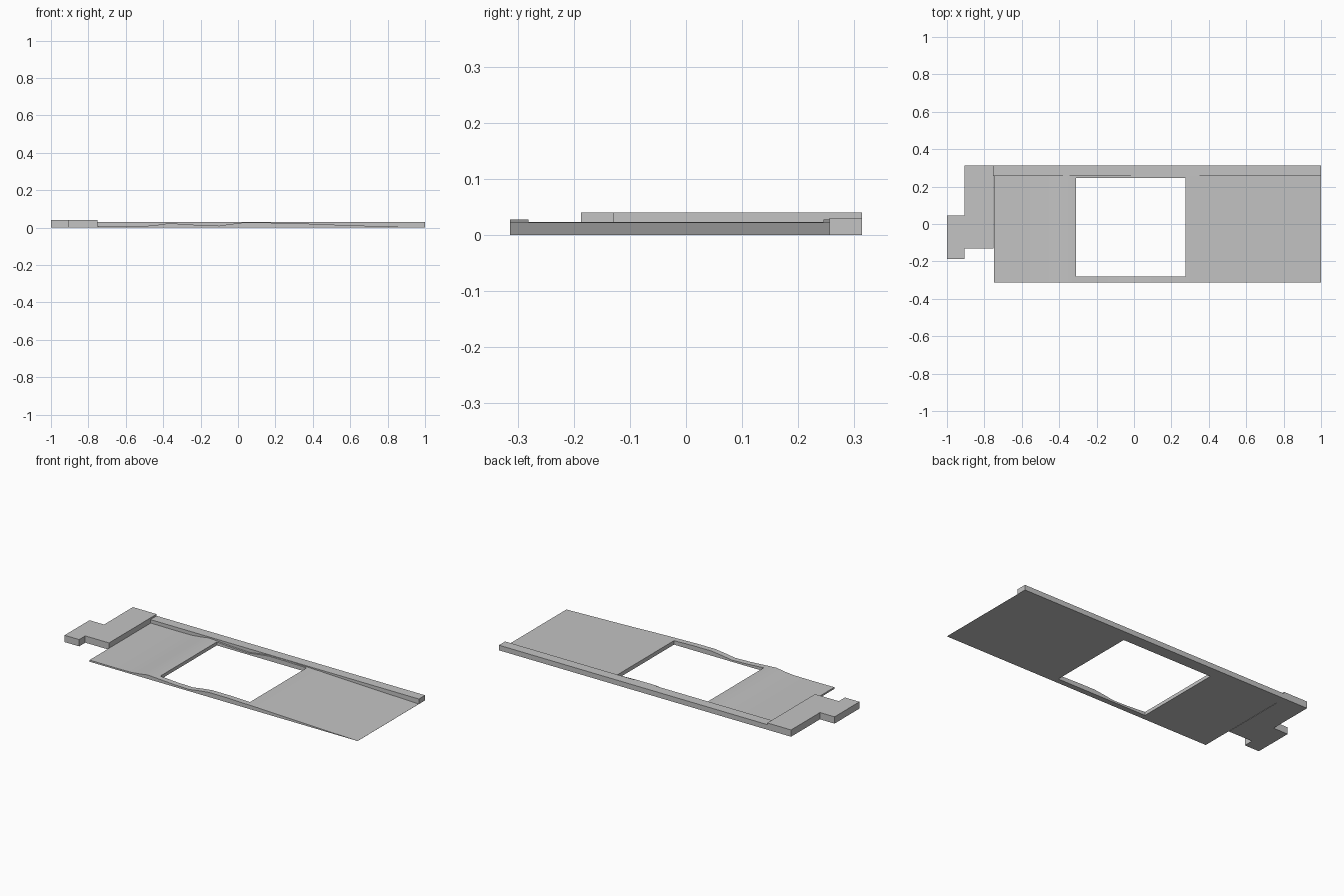
import bpy, bmesh

old = bpy.data.objects.get("Cube")
if old:
    bpy.data.objects.remove(old, do_unlink=True)

gray = bpy.data.materials.new("light_gray")
gray.use_nodes = True
color = (0.55, 0.55, 0.55, 1)
gray.diffuse_color = color
gray.node_tree.nodes["Principled BSDF"].inputs["Base Color"].default_value = color


def add_object(name, bm):
    bmesh.ops.recalc_face_normals(bm, faces=bm.faces)
    mesh = bpy.data.meshes.new(name)
    bm.to_mesh(mesh)
    bm.free()
    mesh.materials.append(gray)
    obj = bpy.data.objects.new(name, mesh)
    bpy.context.collection.objects.link(obj)
    return obj


def slab(name, outline, height):
    """Extrude a plan outline up from the ground."""
    bm = bmesh.new()
    face = bm.faces.new([bm.verts.new((x, y, 0)) for x, y in outline])
    top = bmesh.ops.extrude_face_region(bm, geom=[face])["geom"]
    for v in top:
        if isinstance(v, bmesh.types.BMVert):
            v.co.z = height
    return add_object(name, bm)


# Undulating plate: height profile along x, with a rectangular window
profile = [(-0.748, 0.01), (-0.6, 0.009), (-0.48, 0.01), (-0.42, 0.016),
           (-0.37, 0.0235), (-0.31, 0.02), (-0.2, 0.013), (-0.1, 0.01),
           (-0.04, 0.019), (0.03, 0.0275), (0.14, 0.0272), (0.275, 0.0235),
           (0.35, 0.022), (0.5, 0.016), (0.68, 0.01), (0.85, 0.005), (1, 0.0005)]
rows = [-0.314, -0.281, 0.245, 0.256]
window_left, window_right = -0.31, 0.275

bm = bmesh.new()
grid = [[bm.verts.new((x, y, z)) for y in rows] for x, z in profile]
for i in range(len(profile) - 1):
    for j in range(len(rows) - 1):
        if j == 1 and window_left <= profile[i][0] < window_right:
            continue
        bm.faces.new((grid[i][j], grid[i + 1][j], grid[i + 1][j + 1], grid[i][j + 1]))
base = bmesh.ops.extrude_face_region(bm, geom=list(bm.faces), use_keep_orig=True)["geom"]
for v in base:
    if isinstance(v, bmesh.types.BMVert):
        v.co.z = 0
plate = add_object("contoured_plate", bm)
bpy.context.view_layer.objects.active = plate
plate.select_set(True)
bpy.ops.object.shade_smooth_by_angle()

# Straight rail along the back edge
slab("back_rail", [(-0.75, 0.256), (1, 0.256), (1, 0.314), (-0.75, 0.314)], 0.03)

# Raised end block with a projecting tab
slab("end_block", [(-0.75, -0.13), (-0.75, 0.314), (-0.905, 0.314), (-0.905, 0.045),
                   (-1, 0.045), (-1, -0.187), (-0.905, -0.187), (-0.905, -0.13)], 0.04)
